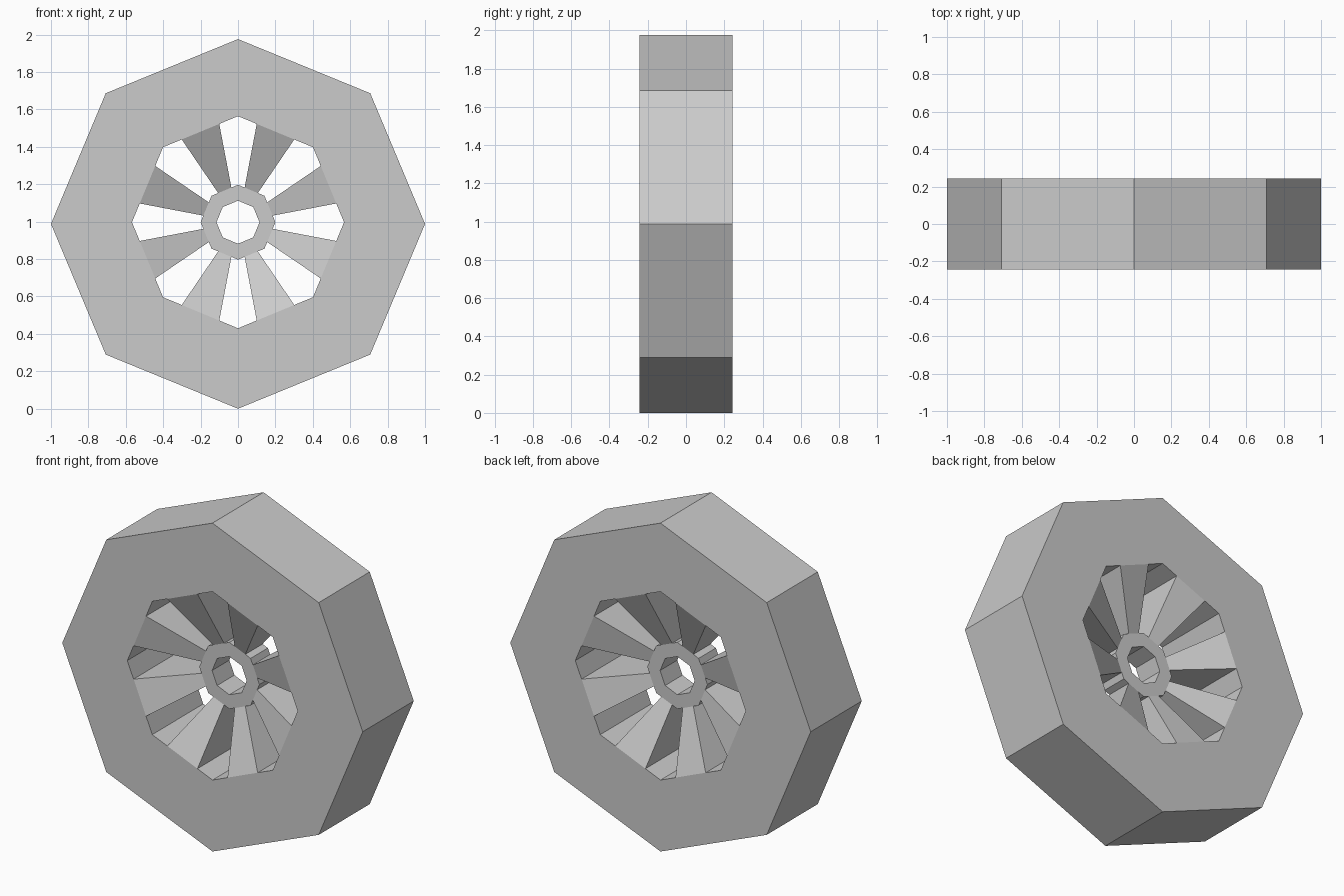
import bpy, bmesh
from math import sin, cos, pi
from mathutils import Vector

if "Cube" in bpy.data.objects:
    bpy.data.objects.remove(bpy.data.objects["Cube"])

SIDES = 8
CZ = 0.997          # axle height
RIM_R, HUB_R = 0.567, 0.20
RIM_Y, HUB_Y = 0.2425, 0.082


def corner(r, i, y, zc=CZ, sz=1.0):
    a = 2 * pi * i / SIDES
    return Vector((r * sin(a), y, zc + r * cos(a) * sz))


def finish(name, bm):
    bmesh.ops.recalc_face_normals(bm, faces=bm.faces)
    me = bpy.data.meshes.new(name)
    bm.to_mesh(me)
    bm.free()
    bpy.context.collection.objects.link(bpy.data.objects.new(name, me))


def octagon_ring(name, r_in, r_out, half, zc_out=CZ, sz=1.0):
    """Flat-sided ring with its axis along y."""
    bm = bmesh.new()
    loops = []
    for i in range(SIDES):
        pts = (corner(r_out, i, -half, zc_out, sz), corner(r_out, i, half, zc_out, sz),
               corner(r_in, i, half), corner(r_in, i, -half))
        loops.append([bm.verts.new(p) for p in pts])
    for i in range(SIDES):
        a, b = loops[i], loops[(i + 1) % SIDES]
        for k in range(4):
            n = (k + 1) % 4
            bm.faces.new((a[k], a[n], b[n], b[k]))
    finish(name, bm)


# Tyre and hub
octagon_ring("tyre", RIM_R, 1.0, RIM_Y, 0.988, 0.988)
octagon_ring("hub", 0.115, HUB_R, HUB_Y)

# Spokes: wedges from the hub flats to the rim flats, deeper at the rim
bm = bmesh.new()
for i in range(SIDES):
    ends = []
    for r, half in ((HUB_R, HUB_Y), (RIM_R, RIM_Y)):
        pts = []
        for t, y in ((0.25, -half), (0.75, -half), (0.75, half), (0.25, half)):
            pts.append(corner(r, i, y).lerp(corner(r, i + 1, y), t))
        ends.append([bm.verts.new(p) for p in pts])
    a, b = ends
    for k in range(4):
        n = (k + 1) % 4
        bm.faces.new((a[k], a[n], b[n], b[k]))
finish("spokes", bm)
